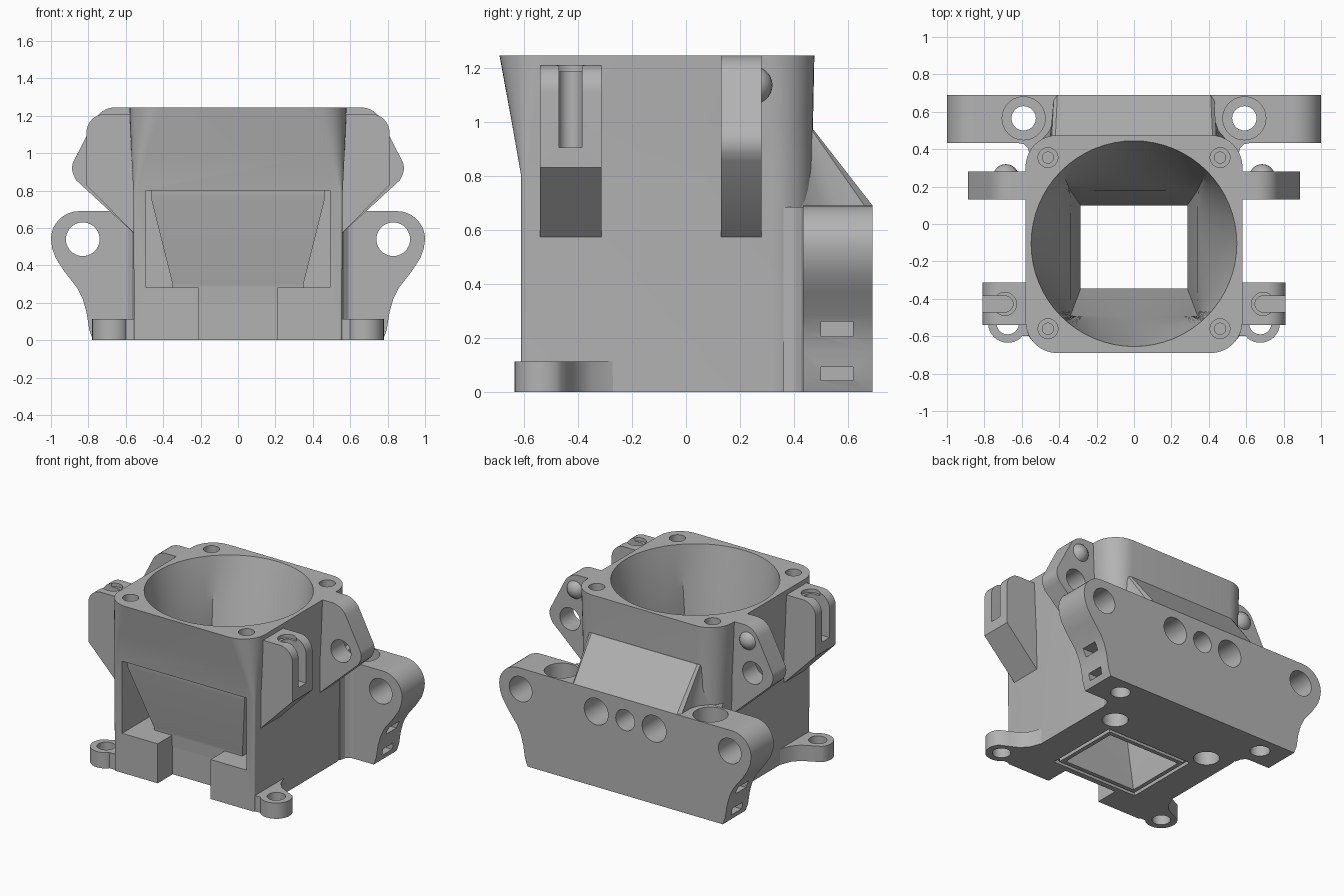
import bpy, bmesh, math
from mathutils import Vector

cube = bpy.data.objects.get("Cube")
if cube:
    bpy.data.objects.remove(cube)

grey = bpy.data.materials.new("light_grey")
grey.use_nodes = True
color = (0.45, 0.45, 0.45, 1)
grey.diffuse_color = color
grey.node_tree.nodes["Principled BSDF"].inputs["Base Color"].default_value = color


def finish(name, bm):
    bmesh.ops.recalc_face_normals(bm, faces=bm.faces)
    mesh = bpy.data.meshes.new(name)
    bm.to_mesh(mesh)
    bm.free()
    obj = bpy.data.objects.new(name, mesh)
    bpy.context.collection.objects.link(obj)
    mesh.materials.append(grey)
    return obj


def loft(name, rings):
    """Skin a stack of rings of 3D points and cap both ends."""
    bm = bmesh.new()
    loops = [[bm.verts.new(p) for p in ring] for ring in rings]
    n = len(loops[0])
    for low, high in zip(loops, loops[1:]):
        for i in range(n):
            j = (i + 1) % n
            bm.faces.new((low[i], low[j], high[j], high[i]))
    bm.faces.new(loops[0])
    bm.faces.new(loops[-1])
    return finish(name, bm)


def prism(name, pts, axis, a, b):
    """Extrude a 2D outline along y or z (x along x) from a to b."""
    place = {"x": lambda p, d: (d, p[0], p[1]),
             "y": lambda p, d: (p[0], d, p[1]),
             "z": lambda p, d: (p[0], p[1], d)}[axis]
    return loft(name, [[place(p, d) for p in pts] for d in (a, b)])


def arc(cx, cy, r, start, end, n=10):
    angles = [math.radians(start + (end - start) * i / n) for i in range(n + 1)]
    return [(cx + r * math.cos(t), cy + r * math.sin(t)) for t in angles]


def rod(cx, cy, r, axis, a, b):
    return prism("cutter", arc(cx, cy, r, 0, 360, 40)[:-1], axis, a, b)


def box(x0, x1, y0, y1, z0, z1):
    return prism("cutter", rect(x0, x1, y0, y1), "z", z0, z1)


def rect(x0, x1, y0, y1):
    return [(x1, y0), (x1, y1), (x0, y1), (x0, y0)]


def combine(obj, tools, operation="DIFFERENCE"):
    for tool in tools:
        tool.hide_render = True
        mod = obj.modifiers.new("bool", "BOOLEAN")
        mod.operation = operation
        mod.solver = "EXACT"
        mod.object = tool
        bpy.context.view_layer.objects.active = obj
        bpy.ops.object.modifier_apply(modifier=mod.name)
        bpy.data.objects.remove(tool)


def flip(pts, s):
    return [(p[0] * s, p[1]) for p in pts]


# Main housing: square foot blending into a rounded top flange
def housing_ring(z, w, front, back, rf, rb):
    pts = (arc(w - rf, front + rf, rf, -90, 0) + arc(w - rb, back - rb, rb, 0, 90)
           + arc(rb - w, back - rb, rb, 90, 180) + arc(rf - w, front + rf, rf, 180, 270))
    return [(x, y, z) for x, y in pts]


housing = loft("housing", [housing_ring(0, 0.555, -0.61, 0.47, 0.01, 0.15),
                           housing_ring(0.8, 0.56, -0.61, 0.47, 0.015, 0.15),
                           housing_ring(1.0, 0.57, -0.645, 0.47, 0.08, 0.16),
                           housing_ring(1.245, 0.58, -0.69, 0.475, 0.17, 0.17)])

# Front window, its lower slot and the duct wall showing inside it
combine(housing, [box(-0.493, 0.493, -0.8, -0.3, 0.283, 0.8),
                  box(-0.21, 0.21, -0.8, -0.44, -0.1, 0.3)])
duct = loft("duct", [[(x, y, z) for x, y in rect(-w, w, f, 0)]
                     for z, w, f in ((0.2, 0.35, -0.445), (0.3, 0.35, -0.45),
                                     (0.76, 0.465, -0.59), (0.82, 0.465, -0.592))])
combine(housing, [duct], "UNION")

# Duct bore: round inlet narrowing to a rectangular outlet
STEPS = 16


def square_loop(x, y0, y1):
    corners = [Vector(p) for p in rect(-x, x, y0, y1)]
    return [corners[k].lerp(corners[(k + 1) % 4], j / STEPS)
            for k in range(4) for j in range(STEPS)]


circle = [Vector(p) for p in arc(0, -0.105, 0.55, -45, 315, 4 * STEPS)[:-1]]
throat = square_loop(0.34, -0.49, 0.18)
outlet = square_loop(0.285, -0.345, 0.10)
rings = [[(p.x, p.y, 1.3) for p in circle]]
for i in range(13):
    t = i / 12
    rings.append([(*c.lerp(q, t), 1.245 - 0.695 * t) for c, q in zip(circle, throat)])
rings += [[(p.x, p.y, z) for p in outlet] for z in (0.0, -0.1)]
combine(housing, [loft("bore", rings)])

# Seal groove round the outlet
groove = box(-0.34, 0.34, -0.40, 0.155, -0.05, 0.025)
combine(groove, [box(-0.315, 0.315, -0.375, 0.13, -0.1, 0.1)])
combine(housing, [groove])

# Screw holes in the flange and underside
for s in (1, -1):
    for y in (0.355, -0.56):
        combine(housing, [rod(s * 0.46, y, 0.053, "z", 1.16, 1.4),
                          rod(s * 0.46, y, 0.03, "z", 1.0, 1.2)])
    combine(housing, [rod(s * 0.386, 0.27, 0.085, "z", -0.1, 0.15)])

# Sloped shoulder between housing and rear bracket
shoulder = loft("rear_shoulder", [
    [(-0.52, 0.42, 0.66), (0.52, 0.42, 0.66), (0.45, 0.5, 0.66), (0.43, 0.56, 0.66),
     (0.43, 0.66, 0.66), (0.41, 0.69, 0.66), (-0.41, 0.69, 0.66), (-0.43, 0.66, 0.66),
     (-0.43, 0.56, 0.66), (-0.45, 0.5, 0.66)],
    [(-0.52, 0.42, 0.69), (0.52, 0.42, 0.69), (0.45, 0.5, 0.69), (0.43, 0.56, 0.69),
     (0.43, 0.66, 0.69), (0.41, 0.69, 0.69), (-0.41, 0.69, 0.69), (-0.43, 0.66, 0.69),
     (-0.43, 0.56, 0.69), (-0.45, 0.5, 0.69)],
    [(x, y, 0.97) for x, y in ((-0.47, 0.4), (0.47, 0.4), (0.46, 0.43), (0.45, 0.45),
                               (0.44, 0.465), (0.42, 0.472), (-0.42, 0.472),
                               (-0.44, 0.465), (-0.45, 0.45), (-0.46, 0.43))]])

# Rear mounting bracket
half = [(0.775, 0), (0.795, 0.055), (0.81, 0.15), (0.83, 0.22), (0.86, 0.28),
        (0.93, 0.37), (0.975, 0.44), (0.993, 0.49)] + arc(0.85, 0.54, 0.15, 0, 90)
bracket = prism("rear_bracket", half + flip(half[::-1], -1), "y", 0.432, 0.69)
tools = [rod(0, 0.54, 0.075, "y", 0.48, 0.8)]
for s in (1, -1):
    tools += [rod(s * 0.83, 0.54, 0.09, "y", 0.3, 0.8),
              rod(s * 0.23, 0.54, 0.095, "y", 0.48, 0.8),
              rod(s * 0.59, 0.565, 0.115, "z", 0.45, 0.8),
              rod(s * 0.59, 0.565, 0.065, "z", -0.1, 0.5)]
    for z0, z1 in ((0.205, 0.26), (0.042, 0.092)):
        x0, x1 = sorted((s * 0.72, s * 0.95))
        tools.append(box(x0, x1, 0.5, 0.618, z0, z1))
combine(bracket, tools)

for s, side in ((1, "left"), (-1, "right")):
    # Fillet where the bracket meets the housing
    web = [(0.5, 0.45), (0.62, 0.45), (0.62, 0.433), (0.59, 0.427), (0.567, 0.405),
           (0.556, 0.36), (0.5, 0.36)]
    prism(side + "_bracket_fillet", flip(web, s), "z", 0, 0.685)

    # Front foot with screw hole
    foot = ([(0.5, -0.6), (0.6, -0.6)] + arc(0.675, -0.53, 0.105, -130, 40, 16)
            + [(0.69, -0.43), (0.63, -0.4), (0.585, -0.35), (0.555, -0.27), (0.5, -0.27)])
    lug = prism(side + "_front_foot", flip(foot, s), "z", 0, 0.113)
    combine(lug, [rod(s * 0.675, -0.53, 0.06, "z", -0.1, 0.3)])

    # Slotted front arm
    arm = ([(0.52, 0.57), (0.555, 0.57), (0.81, 0.83)] + arc(0.71, 1.11, 0.1, 0, 90)
           + [(0.52, 1.21)])
    front_arm = prism(side + "_front_arm", flip(arm, s), "y", -0.54, -0.313)
    x0, x1 = sorted((s * 0.69, s * 0.9))
    combine(front_arm, [box(x0, x1, -0.47, -0.385, 0.905, 1.3),
                        rod(s * 0.69, -0.4275, 0.043, "z", 0.905, 1.3),
                        rod(s * 0.69, -0.4275, 0.062, "z", 1.185, 1.3)])

    # Rear ear with through hole and round stud
    ear = ([(0.52, 0.57), (0.555, 0.57), (0.865, 0.855)] + arc(0.8, 0.92, 0.087, -30, 25)
           + arc(0.655, 1.12, 0.125, 25, 90) + [(0.52, 1.245)])
    rear_ear = prism(side + "_rear_ear", flip(ear, s), "y", 0.13, 0.28)
    combine(rear_ear, [rod(s * 0.725, 0.915, 0.08, "y", 0, 0.4)])
    bm = bmesh.new()
    bmesh.ops.create_uvsphere(bm, u_segments=24, v_segments=14, radius=0.07)
    bmesh.ops.translate(bm, verts=bm.verts, vec=(s * 0.685, 0.25, 1.135))
    finish(side + "_ear_stud", bm)

# Smooth curved walls, keep machined edges crisp
bpy.ops.object.select_all(action="DESELECT")
for obj in bpy.context.collection.objects:
    if obj.type == "MESH" and obj.data.materials and obj.data.materials[0] == grey:
        obj.select_set(True)
        bpy.context.view_layer.objects.active = obj
bpy.ops.object.shade_smooth_by_angle(angle=math.radians(30))
